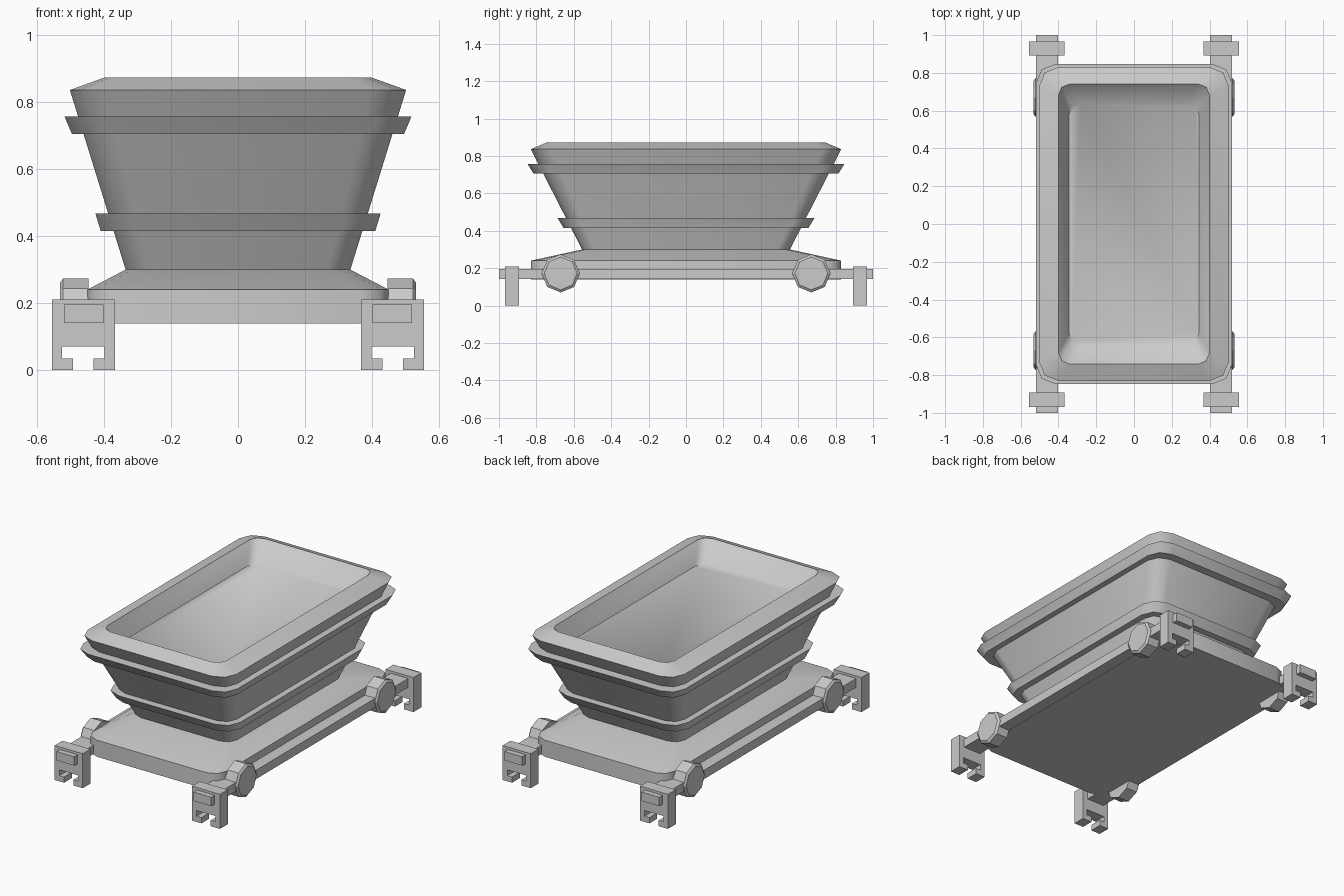
import bpy, bmesh
from math import cos, sin, pi, radians

if "Cube" in bpy.data.objects:
    bpy.data.objects.remove(bpy.data.objects["Cube"])


def finish(name, bm, smooth=None):
    bmesh.ops.recalc_face_normals(bm, faces=bm.faces)
    mesh = bpy.data.meshes.new(name)
    bm.to_mesh(mesh)
    bm.free()
    ob = bpy.data.objects.new(name, mesh)
    bpy.context.collection.objects.link(ob)
    if smooth:
        bpy.ops.object.select_all(action='DESELECT')
        ob.select_set(True)
        bpy.context.view_layer.objects.active = ob
        bpy.ops.object.shade_smooth_by_angle(angle=radians(smooth))
    return ob


def rounded_ring(bm, hx, hy, z, r, seg=2):
    """Rounded rectangle of half sizes hx, hy at height z."""
    ring = []
    for q, (sx, sy) in enumerate([(1, 1), (-1, 1), (-1, -1), (1, -1)]):
        for i in range(seg + 1):
            a = pi / 2 * (q + i / seg)
            ring.append(bm.verts.new((sx * (hx - r) + r * cos(a),
                                      sy * (hy - r) + r * sin(a), z)))
    return ring


def loft(name, profile, closed=False):
    """Skin rounded rectangles; cap the ends, or join last to first."""
    bm = bmesh.new()
    rings = [rounded_ring(bm, *p) for p in profile]
    pairs = list(zip(rings, rings[1:]))
    if closed:
        pairs.append((rings[-1], rings[0]))
    else:
        bm.faces.new(rings[0])
        bm.faces.new(rings[-1])
    for a, b in pairs:
        for i in range(len(a)):
            j = (i + 1) % len(a)
            bm.faces.new((a[i], a[j], b[j], b[i]))
    return finish(name, bm, 47)


def extrude(name, pts, vec):
    """Solid prism from a planar outline."""
    bm = bmesh.new()
    face = bm.faces.new([bm.verts.new(p) for p in pts])
    new = bmesh.ops.extrude_face_region(bm, geom=[face])['geom']
    bmesh.ops.translate(bm, vec=vec, verts=[v for v in new if isinstance(v, bmesh.types.BMVert)])
    return finish(name, bm)


# base plate with sloping top
loft("base", [(0.45, 0.83, 0.139, 0.08), (0.45, 0.83, 0.24, 0.08), (0.335, 0.555, 0.30, 0.07)])

# flared tub with sloping rim and recessed floor
loft("tub", [(0.335, 0.555, 0.298, 0.07), (0.502, 0.83, 0.836, 0.10),
             (0.40, 0.742, 0.873, 0.06), (0.345, 0.638, 0.765, 0.06)])

# two flared bands around the tub
for name, z0, z1, x0, y0, x1, y1 in [("lower_band", 0.415, 0.468, 0.41, 0.655, 0.426, 0.687),
                                     ("upper_band", 0.705, 0.757, 0.496, 0.815, 0.518, 0.847)]:
    loft(name, [(x0 - 0.05, y0 - 0.06, z0, 0.06), (x0, y0, z0, 0.10),
                (x1, y1, z1, 0.10), (x1 - 0.06, y1 - 0.07, z1, 0.06)], closed=True)

# clamp outline with T-slot, relative to clamp centre
half = [(0.031, 0), (0.094, 0), (0.094, 0.21)]
slot = [(0.063, 0.07), (0.063, 0.035), (0.031, 0.035)]
right = slot + half
outline = right + [(-x, z) for x, z in reversed(right)]

for sx, side in ((1, "right"), (-1, "left")):
    # long side rail
    extrude(side + "_rail", [(sx * x, -1, z) for x, z in
                             ((0.402, 0.141), (0.52, 0.141), (0.52, 0.195), (0.402, 0.195))], (0, 2, 0))
    for sy, end in ((1, "back"), (-1, "front")):
        # slotted clamp foot
        extrude(f"{end}_{side}_clamp", [(sx * 0.462 + x, sy * 0.93 - 0.0375, z) for x, z in outline],
                (0, 0.075, 0))
        # octagonal side disc with a chamfered outer edge
        bm = bmesh.new()
        rings = [[bm.verts.new((sx * x, sy * 0.67 + r * cos(i * pi / 4), 0.172 + r * sin(i * pi / 4)))
                  for i in range(8)] for x, r in ((0.447, 0.102), (0.522, 0.102), (0.532, 0.088))]
        bm.faces.new(rings[0])
        bm.faces.new(rings[-1])
        for a, b in zip(rings, rings[1:]):
            for i in range(8):
                j = (i + 1) % 8
                bm.faces.new((a[i], a[j], b[j], b[i]))
        finish(f"{end}_{side}_disc", bm)
